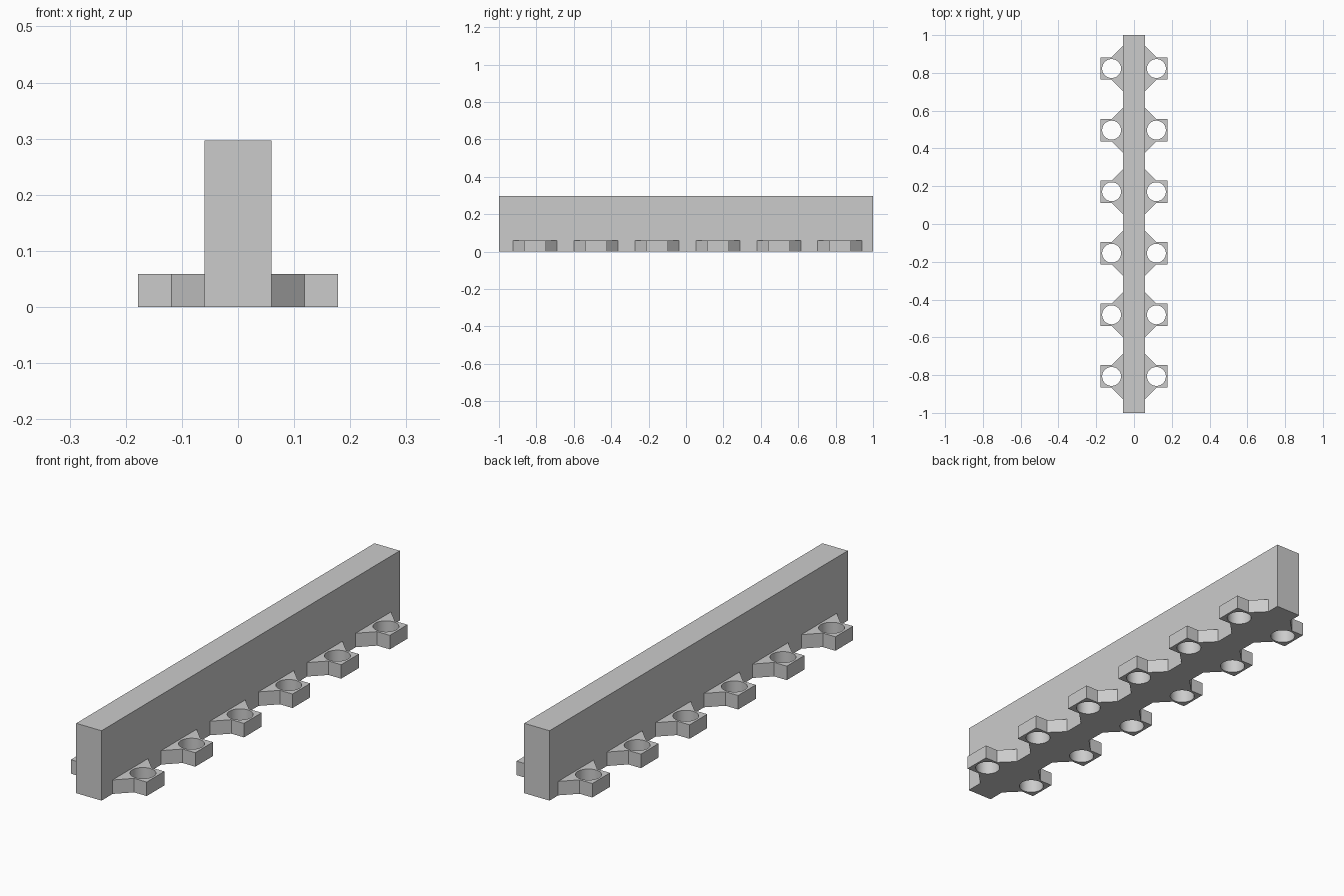
import bpy, bmesh, math

cube = bpy.data.objects.get("Cube")
if cube:
    bpy.data.objects.remove(cube, do_unlink=True)

U = 0.0593           # module: half the wall thickness
HOLE = 0.05          # bolt hole radius
PITCH = 0.326        # spacing between lugs
FIRST = -0.807       # first lug position

grey = bpy.data.materials.new("light grey")
grey.use_nodes = True
GREY = (0.6, 0.6, 0.6, 1)
grey.diffuse_color = GREY
grey.node_tree.nodes["Principled BSDF"].inputs["Base Color"].default_value = GREY


def add_object(name, bm):
    bmesh.ops.recalc_face_normals(bm, faces=bm.faces)
    mesh = bpy.data.meshes.new(name)
    bm.to_mesh(mesh)
    bm.free()
    mesh.materials.append(grey)
    obj = bpy.data.objects.new(name, mesh)
    bpy.context.collection.objects.link(obj)
    return obj


def prism(bm, outline, height):
    face = bm.faces.new([bm.verts.new((x, y, 0)) for x, y in outline])
    top = bmesh.ops.extrude_face_region(bm, geom=[face])["geom"]
    verts = [v for v in top if isinstance(v, bmesh.types.BMVert)]
    bmesh.ops.translate(bm, verts=verts, vec=(0, 0, height))


# Tall straight wall
bm = bmesh.new()
prism(bm, [(-U, -1), (U, -1), (U, 1), (-U, 1)], 5 * U)
add_object("wall", bm)

# Flared mounting lugs and the cutters for their bolt holes
lugs, drills = bmesh.new(), bmesh.new()
for i in range(6):
    y = FIRST + i * PITCH
    half = [(U, -2 * U), (2 * U, -U), (3 * U, -U)]
    outline = half + [(px, -py) for px, py in reversed(half)]
    prism(lugs, [(px, py + y) for px, py in outline], U)
    drill = bmesh.ops.create_cone(drills, cap_ends=True, segments=48,
                                  radius1=HOLE, radius2=HOLE, depth=4 * U)
    bmesh.ops.translate(drills, verts=drill["verts"], vec=(2 * U, y, 0))

lug_row = add_object("mounting_lugs", lugs)
cutter = add_object("hole_cutter", drills)
cutter.hide_render = True
cutter.hide_set(True)

cut = lug_row.modifiers.new("bolt holes", 'BOOLEAN')
cut.operation = 'DIFFERENCE'
cut.solver = 'EXACT'
cut.object = cutter

# Bake the holes, then remove the cutter
bpy.context.view_layer.objects.active = lug_row
lug_row.select_set(True)
bpy.ops.object.modifier_apply(modifier=cut.name)
bpy.data.objects.remove(cutter, do_unlink=True)
bpy.ops.object.shade_smooth_by_angle(angle=math.radians(30))

# Same row on the other side of the wall
mirror = lug_row.modifiers.new("other side", 'MIRROR')
mirror.use_axis[0] = True
mirror.use_mirror_merge = False
